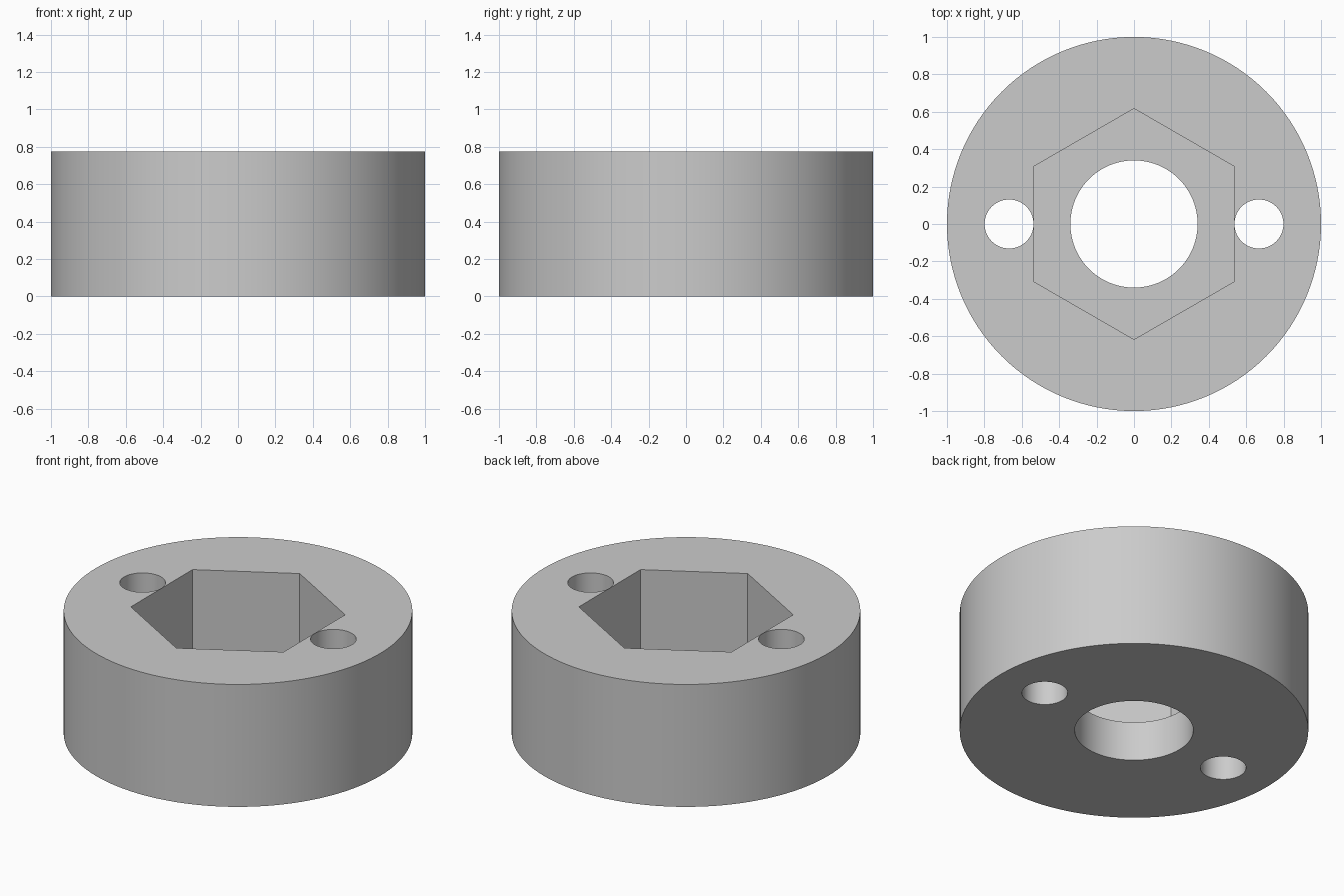
import bpy
import math

cube = bpy.data.objects.get("Cube")
if cube:
    bpy.data.objects.remove(cube, do_unlink=True)

HEIGHT = 0.775
POCKET_FLOOR = 0.25
HOLE_X = 0.668

# Single plain grey
grey = bpy.data.materials.new("plain_grey")
grey.use_nodes = True
colour = (0.6, 0.6, 0.6, 1)
grey.diffuse_color = colour
grey.node_tree.nodes["Principled BSDF"].inputs["Base Color"].default_value = colour


def prism(name, sides, radius, bottom, top, x=0):
    """Upright prism with its first corner on the y axis."""
    bpy.ops.mesh.primitive_cylinder_add(
        vertices=sides, radius=radius, depth=top - bottom,
        location=(x, 0, (bottom + top) / 2))
    obj = bpy.context.object
    obj.name = name
    obj.data.materials.append(grey)
    return obj


def cut(body, cutter):
    cutter.hide_render = True
    mod = body.modifiers.new(cutter.name, "BOOLEAN")
    mod.operation = "DIFFERENCE"
    mod.solver = "EXACT"
    mod.object = cutter
    bpy.context.view_layer.objects.active = body
    bpy.ops.object.modifier_apply(modifier=mod.name)
    bpy.data.objects.remove(cutter, do_unlink=True)


# Round body
body = prism("round_collar", 128, 1, 0, HEIGHT)

# Hexagonal pocket from the top, round bore through its floor
cut(body, prism("hex_pocket", 6, 0.617, POCKET_FLOOR, HEIGHT + 0.2))
cut(body, prism("centre_bore", 96, 0.34, -0.2, POCKET_FLOOR + 0.1))

# Two through holes beside the pocket
for side, x in (("left", HOLE_X), ("right", -HOLE_X)):
    cut(body, prism(side + "_bolt_hole", 64, 0.131, -0.2, HEIGHT + 0.2, x))

# Smooth round walls with crisp edges
bpy.ops.object.select_all(action="DESELECT")
body.select_set(True)
bpy.context.view_layer.objects.active = body
bpy.ops.object.shade_smooth_by_angle(angle=math.radians(30))
